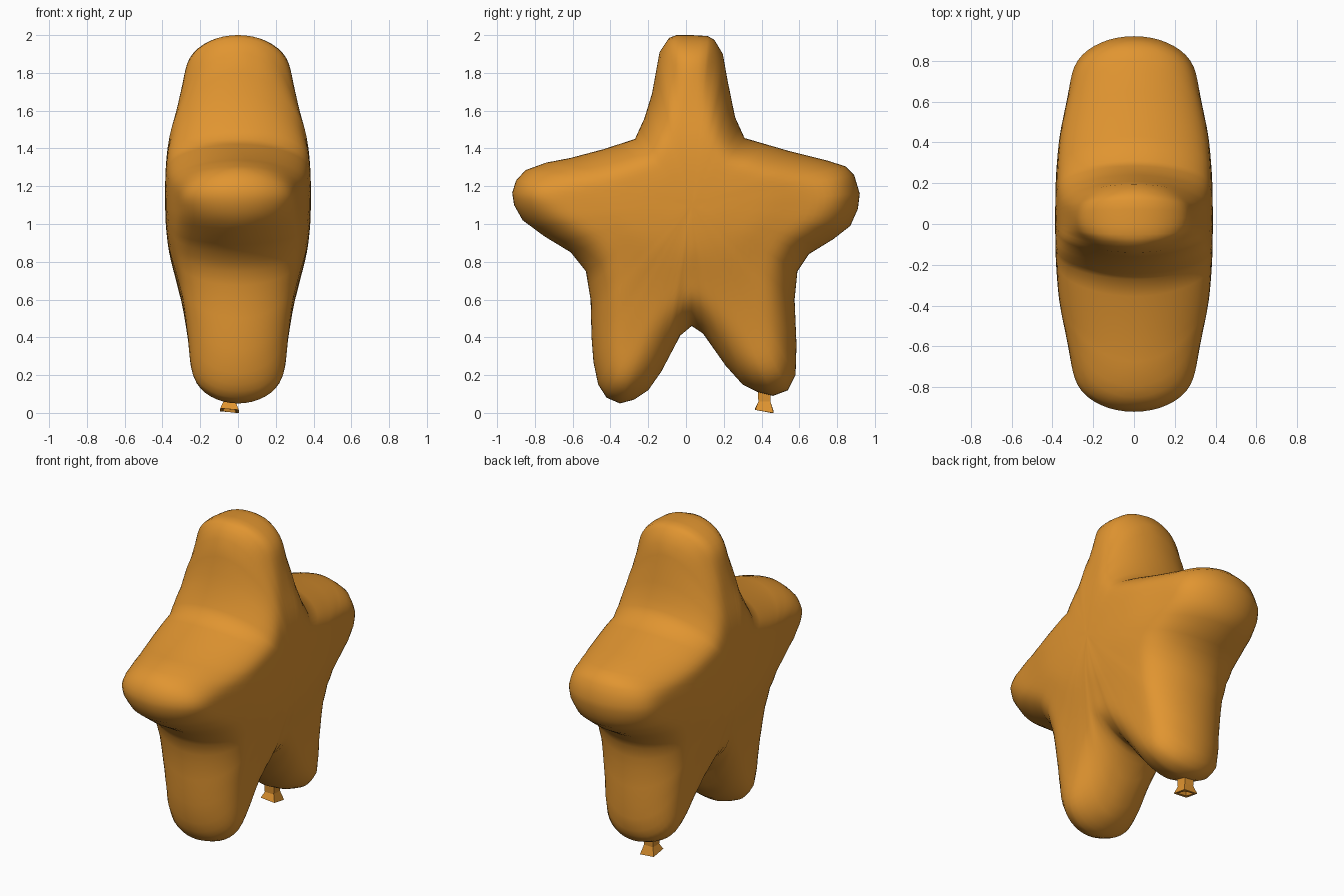
import bpy, bmesh, math
from mathutils import Vector
from mathutils.geometry import intersect_point_line

if "Cube" in bpy.data.objects:
    bpy.data.objects.remove(bpy.data.objects["Cube"])

foil = bpy.data.materials.new("orange_foil")
foil.diffuse_color = (0.75, 0.30, 0.03, 1)
foil.use_nodes = True
foil.node_tree.nodes["Principled BSDF"].inputs["Base Color"].default_value = foil.diffuse_color


def finish(bm, name, smooth):
    bmesh.ops.recalc_face_normals(bm, faces=bm.faces)
    me = bpy.data.meshes.new(name)
    bm.to_mesh(me)
    bm.free()
    for p in me.polygons:
        p.use_smooth = smooth
    me.materials.append(foil)
    ob = bpy.data.objects.new(name, me)
    bpy.context.collection.objects.link(ob)
    return ob


# Star outline in the (y, z) plane
OUT = [(-.05, 2), (-.09, 1.985), (-.14, 1.91), (-.18, 1.69), (-.22, 1.56),
       (-.27, 1.45), (-.44, 1.395), (-.61, 1.35), (-.74, 1.325), (-.85, 1.285),
       (-.9, 1.23), (-.92, 1.165), (-.91, 1.1), (-.865, 1.02), (-.75, .935),
       (-.61, .85), (-.53, .75), (-.505, .6), (-.5, .4), (-.49, .27),
       (-.465, .15), (-.42, .08), (-.35, .05), (-.275, .07), (-.2, .12),
       (-.13, .22), (-.03, .41), (.03, .46), (.09, .42), (.21, .25),
       (.3, .15), (.38, .11), (.46, .09), (.54, .12), (.58, .2),
       (.585, .36), (.575, .6), (.59, .75), (.65, .84), (.78, .92),
       (.87, .99), (.91, 1.08), (.92, 1.16), (.89, 1.26), (.845, 1.305),
       (.75, 1.335), (.55, 1.385), (.31, 1.455), (.26, 1.565), (.22, 1.76),
       (.195, 1.9), (.15, 1.975), (.115, 1.995), (.03, 2)]
pts = [Vector(p) for p in OUT]
segs = list(zip(pts, pts[1:] + pts[:1]))

# Half thickness along the limbs, measured from the middle
HALF = [(0, .387), (.15, .384), (.3, .368), (.45, .325), (.6, .292), (.8, .262), (1.2, .24)]


def edge_distance(p):
    best = 9
    for a, b in segs:
        q, t = intersect_point_line(p, a, b)
        q = a if t < 0 else b if t > 1 else Vector(q[:2])
        best = min(best, (p - q).length)
    return best


def half_thickness(p):
    r = math.hypot((p.x - .02) * .75, p.y - 1.15)
    for (r0, h0), (r1, h1) in zip(HALF, HALF[1:]):
        if r <= r1:
            h = h0 + (h1 - h0) * (r - r0) / (r1 - r0)
            break
    k = 1 - min(edge_distance(p) / .17, 1)
    return h * math.sqrt(1 - k * k)


# Balloon body: shrinking outline rings, puffed out in x, mirrored
C = Vector((.03, 1.1))
rim = [q for a, b in segs for q in (a, (a + b) / 2)]
N, L = len(rim), 24
bm = bmesh.new()
rings = []
for i in range(L):
    s = math.cos(math.pi / 2 * i / L)
    ring = []
    for p in rim:
        q = C + (p - C) * s
        ring.append(bm.verts.new((half_thickness(q) if i else 0, q.x, q.y)))
    rings.append(ring)
mid = bm.verts.new((half_thickness(C), C.x, C.y))
for r0, r1 in zip(rings, rings[1:]):
    for j in range(N):
        k = (j + 1) % N
        bm.faces.new((r0[j], r0[k], r1[k], r1[j]))
for j in range(N):
    bm.faces.new((rings[-1][j], rings[-1][(j + 1) % N], mid))
inner = [v for r in rings[4:] for v in r] + [mid]
for _ in range(4):
    bmesh.ops.smooth_vert(bm, verts=inner, factor=.5, use_axis_x=True)
geo = bm.verts[:] + bm.edges[:] + bm.faces[:]
bmesh.ops.mirror(bm, geom=geo, axis='X', merge_dist=1e-5)
finish(bm, "star_balloon", True)

# Flared, hollow square filling neck under one leg
bm = bmesh.new()
prev = None
for z, w in [(.14, .036), (.06, .032), (.012, .049), (.012, .034), (.06, .018)]:
    ring = []
    for sx, sy in [(-1, -1), (1, -1), (1, 1), (-1, 1)]:
        tilt = -.004 * sx - .008 * sy if z < .02 else 0
        ring.append(bm.verts.new((-.045 + sx * w, .415 + sy * w, z + tilt)))
    if prev:
        for j in range(4):
            k = (j + 1) % 4
            bm.faces.new((prev[j], prev[k], ring[k], ring[j]))
    prev = ring
bm.faces.new(prev)
finish(bm, "filling_neck", False)
